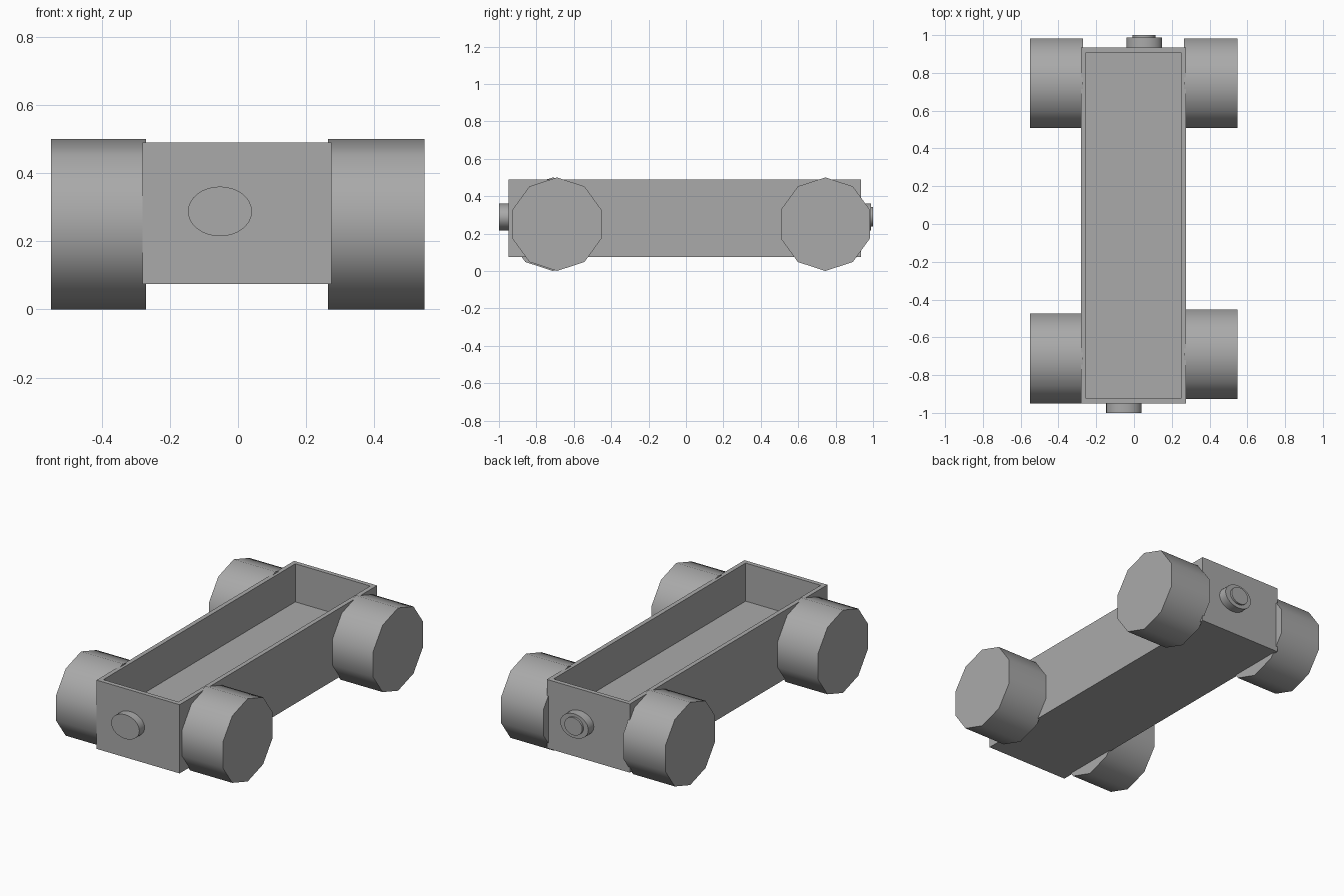
import bpy, bmesh, math
from mathutils import Matrix, Vector

if "Cube" in bpy.data.objects:
    bpy.data.objects.remove(bpy.data.objects["Cube"])

grey = bpy.data.materials.new("plain grey")
grey.use_nodes = True
GREY = (0.4, 0.4, 0.4, 1)
grey.diffuse_color = GREY
grey.node_tree.nodes["Principled BSDF"].inputs["Base Color"].default_value = GREY


def finish(bm, name, smooth=False):
    mesh = bpy.data.meshes.new(name)
    bm.to_mesh(mesh)
    bm.free()
    mesh.materials.append(grey)
    obj = bpy.data.objects.new(name, mesh)
    bpy.context.collection.objects.link(obj)
    if smooth:
        bpy.ops.object.select_all(action="DESELECT")
        obj.select_set(True)
        bpy.context.view_layer.objects.active = obj
        bpy.ops.object.shade_smooth_by_angle(angle=math.radians(40))
    return obj


def cylinder(name, sides, axis, start, end, centre, radii):
    """Cylinder along x or y; centre and radii are (horizontal, vertical)."""
    bm = bmesh.new()
    bmesh.ops.create_cone(bm, cap_ends=True, segments=sides, radius1=1, radius2=1, depth=1)
    for v in bm.verts:
        along = start + (v.co.z + 0.5) * (end - start)
        across = centre[0] + v.co.x * radii[0]
        up = centre[1] + v.co.y * radii[1]
        v.co = (along, across, up) if axis == "x" else (across, along, up)
    bmesh.ops.recalc_face_normals(bm, faces=bm.faces)
    return finish(bm, name, True)


# Open tray body: box with an inset, sunken top
bm = bmesh.new()
low, high = Vector((-0.28, -0.95, 0.075)), Vector((0.275, 0.935, 0.49))
bmesh.ops.create_cube(bm, size=1, matrix=Matrix.Translation((low + high) / 2)
                      @ Matrix.Diagonal((*(high - low), 1)))
top = max(bm.faces, key=lambda f: f.calc_center_median().z)
bmesh.ops.inset_region(bm, faces=[top], thickness=0.038)
floor = bmesh.ops.extrude_face_region(bm, geom=[top])["geom"]
bmesh.ops.translate(bm, vec=(0, 0, -0.23),
                    verts=[g for g in floor if isinstance(g, bmesh.types.BMVert)])
if top.is_valid:
    bmesh.ops.delete(bm, geom=[top], context="FACES_ONLY")
bmesh.ops.recalc_face_normals(bm, faces=bm.faces)
finish(bm, "tray_body")

# Ten-sided wheels
for name, inner, outer, y in (("front_left", 0.265, 0.548, -0.69),
                              ("front_right", -0.27, -0.55, -0.712),
                              ("back_left", 0.265, 0.548, 0.745),
                              ("back_right", -0.27, -0.55, 0.745)):
    cylinder(name + "_wheel", 10, "x", inner, outer, (y, 0.25), (0.25, 0.25))

# Oval buttons on the two ends
cylinder("front_button", 32, "y", -0.94, -1, (-0.053, 0.288), (0.094, 0.073))
cylinder("back_button", 32, "y", 0.925, 0.988, (0.055, 0.288), (0.094, 0.073))
cylinder("back_button_cap", 32, "y", 0.98, 1, (0.053, 0.29), (0.06, 0.053))
